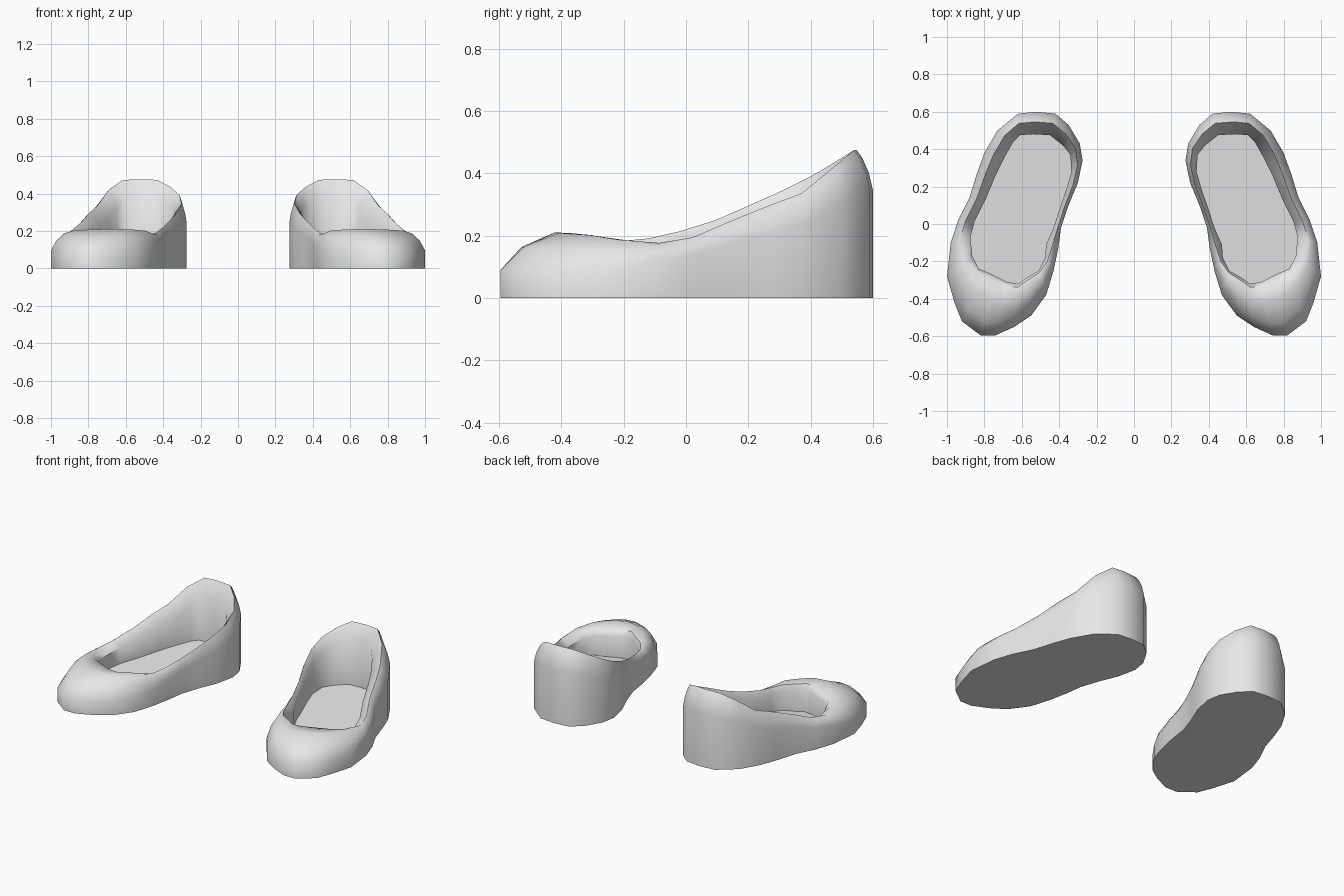
import bpy
import bmesh

cube = bpy.data.objects.get("Cube")
if cube:
    bpy.data.objects.remove(cube, do_unlink=True)

# Single plain colour
grey = bpy.data.materials.new("light_grey")
grey.use_nodes = True
grey.diffuse_color = (0.8, 0.8, 0.8, 1)
grey.node_tree.nodes["Principled BSDF"].inputs["Base Color"].default_value = (0.8, 0.8, 0.8, 1)

# Plan outlines of the left shoe: heel, inner side, toe, outer side
OUTLINE = [(.52, .6), (.42, .59), (.35, .53), (.29, .43), (.275, .34),
           (.3, .22), (.35, .1), (.39, -.02), (.405, -.13), (.43, -.25),
           (.47, -.38), (.55, -.49), (.64, -.55), (.74, -.595), (.82, -.595),
           (.92, -.52), (.96, -.42), (1, -.28), (.98, -.1), (.94, .02),
           (.88, .14), (.84, .27), (.8, .38), (.73, .5), (.62, .59)]
OPENING = [(.54, .48), (.45, .475), (.38, .42), (.34, .37), (.335, .28),
           (.36, .19), (.395, .09), (.43, -.02), (.47, -.11), (.475, -.18),
           (.51, -.25), (.58, -.29), (.62, -.32), (.68, -.31), (.73, -.285),
           (.78, -.26), (.83, -.24), (.865, -.17), (.875, -.07), (.85, .02),
           (.79, .14), (.74, .26), (.69, .36), (.645, .44), (.61, .475)]

# Rim height along the length, for the inner and outer sides
INNER_RIM = [(-.32, .2), (-.17, .18), (.05, .23), (.3, .34), (.42, .4), (.54, .475)]
OUTER_RIM = [(-.32, .2), (-.1, .175), (.01, .19), (.22, .28), (.37, .335), (.54, .475)]


def lerp(a, b, t):
    return a + (b - a) * t


def clamp(t):
    return max(0.0, min(1.0, t))


def height_at(profile, y):
    """Piecewise linear height of a rim profile."""
    for (y0, z0), (y1, z1) in zip(profile, profile[1:]):
        if y <= y1:
            return lerp(z0, z1, clamp((y - y0) / (y1 - y0)))
    return profile[-1][1]


def insole_height(y):
    return .055 + .09 * y


def section(index):
    """Points up the outside wall, over the rim and down to the insole."""
    (ox, oy), (ix, iy) = OUTLINE[index], OPENING[index]
    toe = clamp((-.1 - oy) / .25)
    heel = clamp((oy - .2) / .3)
    crest_at = lerp(.45, .92, toe)
    rim = INNER_RIM if index < len(OUTLINE) // 2 else OUTER_RIM
    crest_z = height_at(rim, lerp(oy, iy, crest_at))

    def point(t, z):
        return (lerp(ox, ix, t), lerp(oy, iy, t), z)

    shoulder = crest_z * lerp(lerp(.7, .72, heel), .45, toe)
    return [
        point(0, 0),
        point(0, shoulder),
        point(crest_at * .26, lerp(lerp(shoulder, crest_z, .45), crest_z * .82, toe)),
        point(crest_at * .66, lerp(lerp(shoulder, crest_z, .82), crest_z * 1.05, toe)),
        point(crest_at, crest_z),
        point(1, crest_z - lerp(.035, .09, heel)),
        point(1, insole_height(iy)),
    ]


def finish(name, bm):
    """Turn a bmesh into a smooth object mirrored to the other foot."""
    mesh = bpy.data.meshes.new(name)
    bm.to_mesh(mesh)
    bm.free()
    mesh.materials.append(grey)
    obj = bpy.data.objects.new(name, mesh)
    bpy.context.collection.objects.link(obj)
    mirror = obj.modifiers.new("other_foot", 'MIRROR')
    mirror.use_axis[0] = True
    bpy.ops.object.select_all(action='DESELECT')
    obj.select_set(True)
    bpy.context.view_layer.objects.active = obj
    bpy.ops.object.shade_smooth_by_angle(angle=.9)
    return obj


# Shoe upper: sections joined all the way round
bm = bmesh.new()
columns = [[bm.verts.new(p) for p in section(i)] for i in range(len(OUTLINE))]
for i, here in enumerate(columns):
    there = columns[(i + 1) % len(columns)]
    for k in range(len(here) - 1):
        bm.faces.new((here[k], there[k], there[k + 1], here[k + 1]))
bmesh.ops.recalc_face_normals(bm, faces=bm.faces)
if min(bm.faces, key=lambda f: f.calc_center_median().y).normal.y > 0:
    bmesh.ops.reverse_faces(bm, faces=bm.faces)
finish("shoe_upper", bm)


def flat_part(name, outline, height, up):
    """Flat filled panel, facing up or down."""
    panel = bmesh.new()
    face = panel.faces.new([panel.verts.new((x, y, height(y))) for x, y in outline])
    face.normal_update()
    if (face.normal.z > 0) != up:
        face.normal_flip()
    bmesh.ops.triangulate(panel, faces=[face])
    finish(name, panel)


# Insole inside the opening and flat outsole underneath
flat_part("insole", OPENING, insole_height, True)
flat_part("outsole", OUTLINE, lambda y: 0.0, False)
